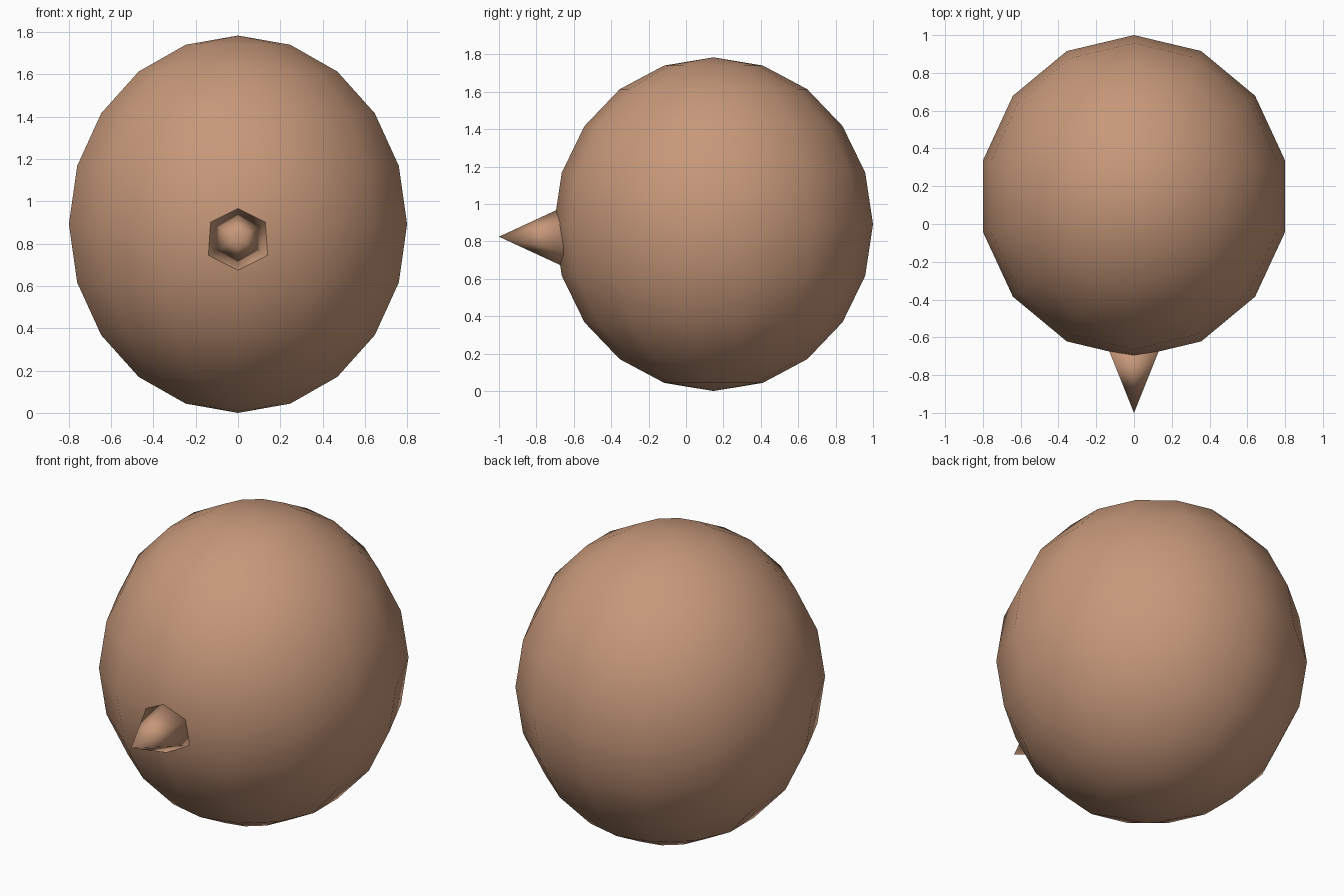
import bpy
import math

if "Cube" in bpy.data.objects:
    bpy.data.objects.remove(bpy.data.objects["Cube"])

# One skin colour for the whole model
skin = bpy.data.materials.new("tan skin")
skin.diffuse_color = (0.57, 0.315, 0.195, 1.0)
skin.use_nodes = True
skin.node_tree.nodes["Principled BSDF"].inputs["Base Color"].default_value = skin.diffuse_color


def finish(name):
    """Name the active object, colour it and shade it fully smooth."""
    obj = bpy.context.object
    obj.name = name
    obj.data.materials.append(skin)
    bpy.ops.object.transform_apply(location=False, rotation=True, scale=True)
    bpy.ops.object.shade_smooth()
    return obj


# Head: low-poly ellipsoid, slightly taller than wide
bpy.ops.mesh.primitive_uv_sphere_add(segments=14, ring_count=10, radius=1,
                                     location=(0, 0.147, 0.892))
bpy.context.object.scale = (0.82, 0.853, 0.892)
finish("head")

# Nose: capped six-sided cone pointing forward, base sunk into the head
tip_y, base_y = -1.0, -0.654
bpy.ops.mesh.primitive_cone_add(vertices=6, radius1=0.16, radius2=0,
                                depth=base_y - tip_y,
                                location=(0, (tip_y + base_y) / 2, 0.825),
                                rotation=(math.pi / 2, 0, 0))
finish("nose")
